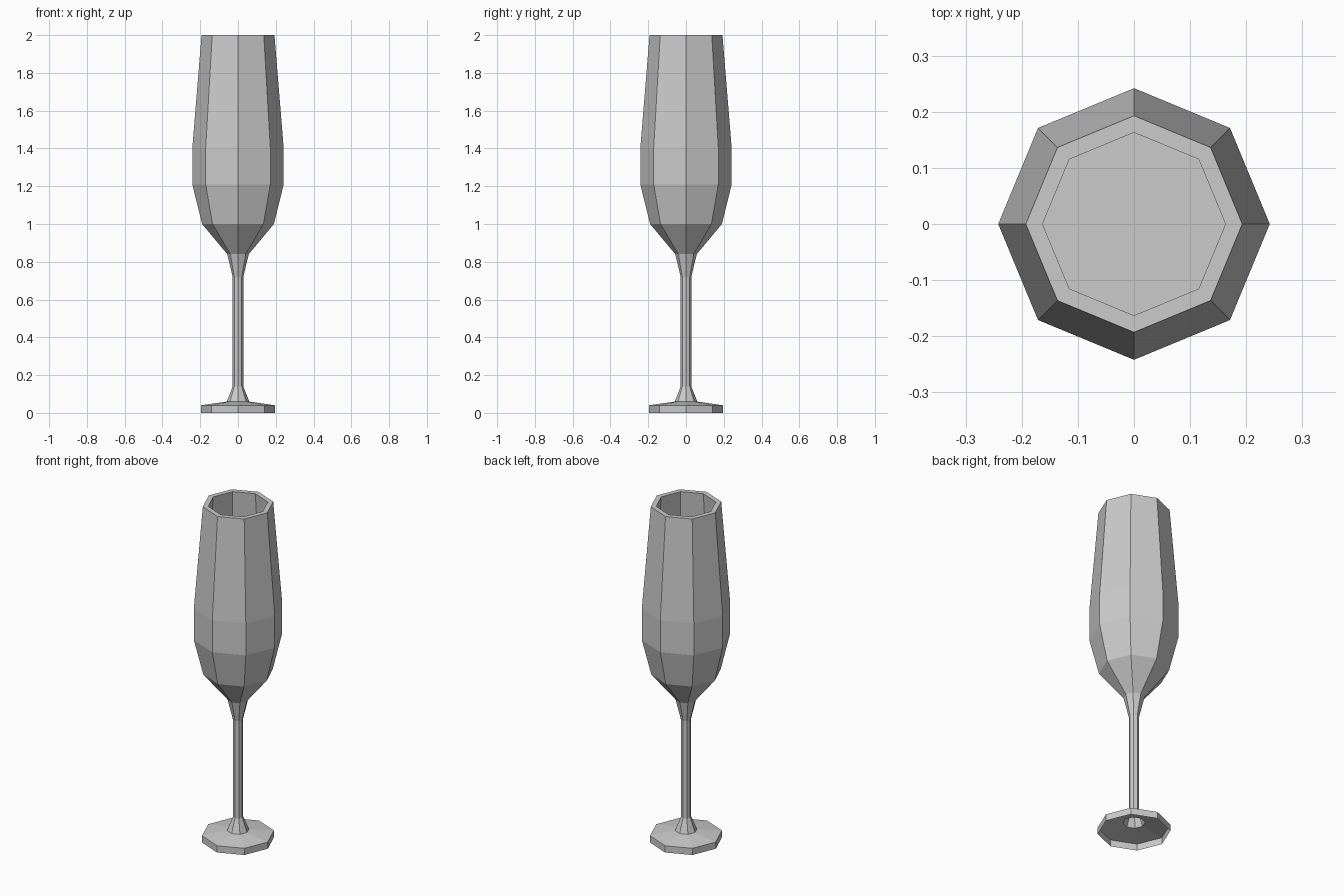
import bpy
import bmesh
from math import cos, sin, tau

SIDES = 8

cube = bpy.data.objects.get("Cube")
if cube:
    bpy.data.objects.remove(cube, do_unlink=True)

# Single grey material
grey = bpy.data.materials.new("glass grey")
grey.use_nodes = True
colour = (0.6, 0.6, 0.6, 1.0)
grey.diffuse_color = colour
grey.node_tree.nodes["Principled BSDF"].inputs["Base Color"].default_value = colour


def lathe(name, profile, cap_end=False):
    """Sweep (radius, height) points into a faceted shell around z."""
    bm = bmesh.new()
    rings = [[bm.verts.new((r * cos(tau * i / SIDES), r * sin(tau * i / SIDES), z))
              for i in range(SIDES)] for r, z in profile]
    for low, high in zip(rings, rings[1:]):
        for i in range(SIDES):
            j = (i + 1) % SIDES
            bm.faces.new((low[i], low[j], high[j], high[i]))
    if cap_end:
        bm.faces.new(rings[-1])
    mesh = bpy.data.meshes.new(name)
    bm.to_mesh(mesh)
    bm.free()
    mesh.materials.append(grey)
    obj = bpy.data.objects.new(name, mesh)
    bpy.context.collection.objects.link(obj)
    return obj


# Foot, hollow and open underneath
lathe("foot", [(0.197, 0), (0.197, 0.04), (0.06, 0.06)])

# Stem, flared at both ends
lathe("stem", [(0.06, 0.06), (0.028, 0.14), (0.028, 0.72), (0.057, 0.84)])

# Bowl: outer wall up, over the rim, inner wall down to a flat floor
outer = [(0.057, 0.84), (0.19, 1.0), (0.242, 1.21), (0.242, 1.4), (0.193, 2.0)]
inner = [(0.163, 2.0), (0.212, 1.4), (0.212, 1.21), (0.165, 1.02)]
lathe("bowl", outer + inner, cap_end=True)
